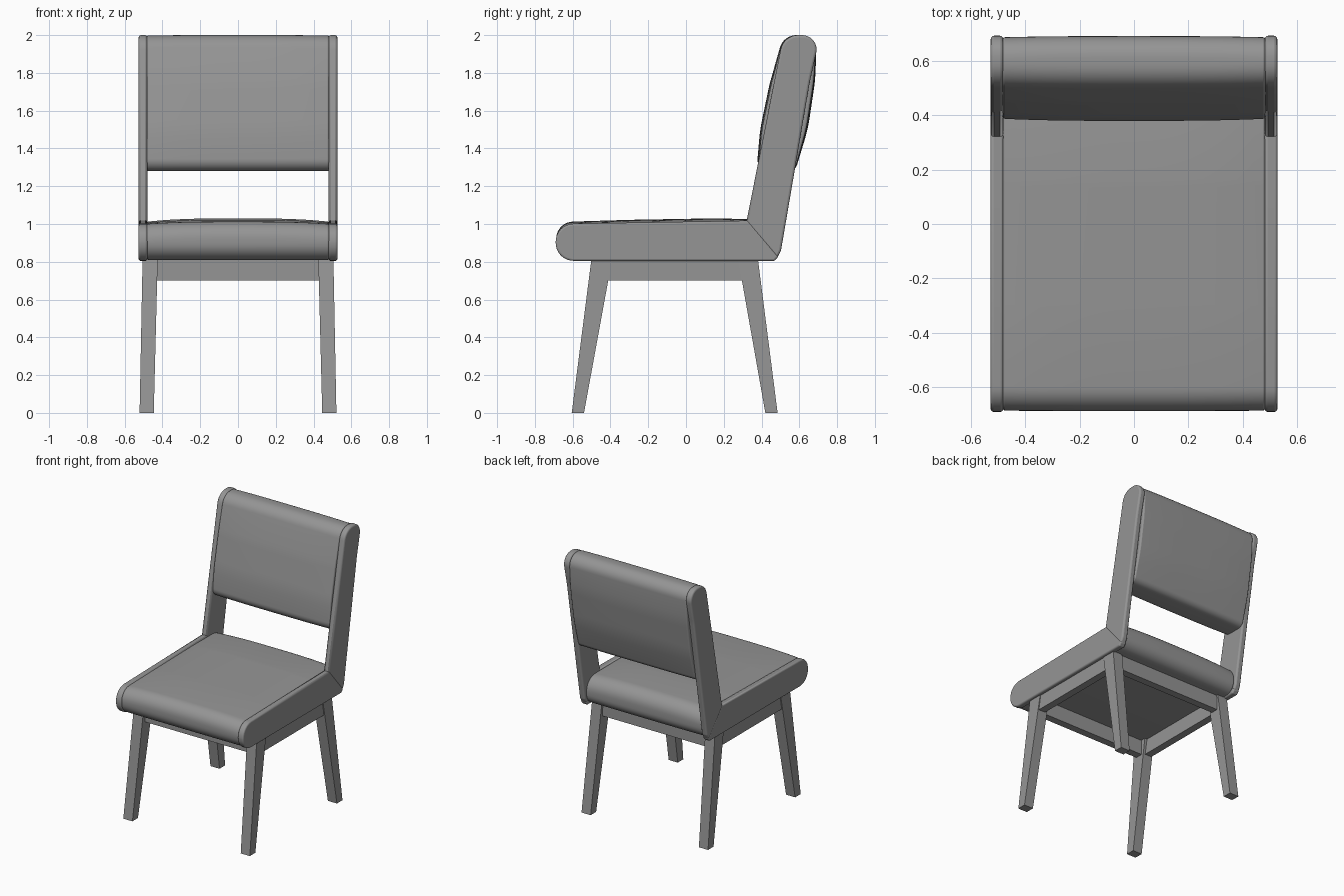
import bpy, bmesh, math
from mathutils import Vector

if "Cube" in bpy.data.objects:
    bpy.data.objects.remove(bpy.data.objects["Cube"])

# Dark grey upholstery and frame colour
grey = bpy.data.materials.new("dark_grey")
grey.diffuse_color = (0.3, 0.3, 0.3, 1)
grey.use_nodes = True
grey.node_tree.nodes["Principled BSDF"].inputs["Base Color"].default_value = grey.diffuse_color


def finish(name, bm, bevel=0.0, mirror=False, smooth=True):
    bmesh.ops.recalc_face_normals(bm, faces=bm.faces)
    me = bpy.data.meshes.new(name)
    bm.to_mesh(me)
    bm.free()
    me.materials.append(grey)
    ob = bpy.data.objects.new(name, me)
    bpy.context.collection.objects.link(ob)
    if smooth:
        bpy.ops.object.select_all(action='DESELECT')
        ob.select_set(True)
        bpy.context.view_layer.objects.active = ob
        bpy.ops.object.shade_smooth_by_angle(angle=math.radians(35))
    if bevel:
        m = ob.modifiers.new("Bevel", 'BEVEL')
        m.width, m.segments = bevel, 3
        m.limit_method, m.angle_limit = 'ANGLE', math.radians(60)
    if mirror:
        ob.modifiers.new("Mirror", 'MIRROR')
    return ob


def rounded(points, n=8):
    """Polygon of (y, z, radius) with each corner replaced by an arc."""
    out = []
    for i, (y, z, r) in enumerate(points):
        p = Vector((y, z))
        a = Vector(points[i - 1][:2]) - p
        b = Vector(points[(i + 1) % len(points)][:2]) - p
        if r == 0:
            out.append(p)
            continue
        half = a.angle(b) / 2
        d = min(r / math.tan(half), a.length * 0.49, b.length * 0.49)
        r = d * math.tan(half)
        c = p + (a.normalized() + b.normalized()).normalized() * (r / math.sin(half))
        s = p + a.normalized() * d - c
        e = p + b.normalized() * d - c
        ang = s.angle_signed(e)
        for k in range(n + 1):
            t = -ang * k / n
            out.append(c + Vector((s.x * math.cos(t) - s.y * math.sin(t),
                                   s.x * math.sin(t) + s.y * math.cos(t))))
    return out


def loft(name, centre, edge, xs, **kw):
    """Skin a side profile across x, blending from centre to edge shape."""
    bm = bmesh.new()
    half = max(abs(x) for x in xs)
    rings = []
    for x in xs:
        t = abs(x / half) ** 3
        prof = [(c[0] * (1 - t) + e[0] * t, c[1] * (1 - t) + e[1] * t, c[2])
                for c, e in zip(centre, edge)]
        rings.append([bm.verts.new((x, p.x, p.y)) for p in rounded(prof)])
    for r0, r1 in zip(rings, rings[1:]):
        for i in range(len(r0)):
            bm.faces.new((r0[i - 1], r0[i], r1[i], r1[i - 1]))
    bm.faces.new(rings[0])
    bm.faces.new(rings[-1])
    return finish(name, bm, **kw)


def prism(name, bottom, top, **kw):
    """Block between two rectangles, each (x0, x1, y0, y1, z)."""
    bm = bmesh.new()
    for x0, x1, y0, y1, z in (bottom, top):
        for x, y in ((x0, y0), (x1, y0), (x1, y1), (x0, y1)):
            bm.verts.new((x, y, z))
    v = list(bm.verts)
    bm.faces.new(v[:4])
    bm.faces.new(v[4:])
    for i in range(4):
        j = (i + 1) % 4
        bm.faces.new((v[i], v[j], v[j + 4], v[i + 4]))
    return finish(name, bm, smooth=False, **kw)


W = 0.483
stations = [W * i / 12 for i in range(-12, 13)]

# Seat cushion, crowned across its width
seat_mid = [(-0.687, 0.81, 0.09), (-0.687, 1.01, 0.09), (-0.3, 1.022, 0.8), (0.15, 1.03, 0.8),
            (0.49, 1.022, 0.1), (0.49, 0.81, 0.08)]
seat_edge = [(-0.685, 0.81, 0), (-0.685, 0.999, 0), (-0.3, 1.006, 0), (0.15, 1.012, 0),
             (0.487, 1.01, 0), (0.487, 0.81, 0)]
loft("seat_cushion", seat_mid, seat_edge, stations, bevel=0.01)

# Backrest cushion, bulging front and rear
back_mid = [(0.373, 1.28, 0.06), (0.392, 1.5, 0.9), (0.442, 1.74, 0.9), (0.516, 2.0, 0.09),
            (0.693, 2.0, 0.08), (0.684, 1.76, 0.9), (0.645, 1.5, 0.9), (0.578, 1.28, 0.05)]
back_edge = [(0.38, 1.28, 0), (0.402, 1.5, 0), (0.452, 1.74, 0), (0.518, 1.998, 0),
             (0.69, 1.998, 0), (0.677, 1.76, 0), (0.636, 1.5, 0), (0.575, 1.28, 0)]
loft("backrest_cushion", back_mid, back_edge, stations, bevel=0.01)

# Padded side panels, mitred where seat side meets back post (slight overlap)
side = [(-0.69, 0.805, 0.095), (-0.69, 1.0, 0.095), (0.328, 1.018, 0), (0.491, 0.829, 0),
        (0.468, 0.805, 0.01)]
post = [(0.320, 1.013, 0), (0.516, 2.0, 0.095), (0.71, 2.0, 0.085), (0.655, 1.75, 0.8),
        (0.503, 0.86, 0.03), (0.482, 0.819, 0)]
panel_x = [0.48, 0.526]
loft("side_panel", side, side, panel_x, bevel=0.012, mirror=True)
loft("back_post", post, post, panel_x, bevel=0.012, mirror=True)

# Splayed tapered legs
prism("front_leg", (0.446, 0.521, -0.605, -0.54, 0), (0.425, 0.505, -0.50, -0.39, 0.82), mirror=True)
prism("rear_leg", (0.446, 0.521, 0.42, 0.485, 0), (0.425, 0.505, 0.275, 0.38, 0.82), mirror=True)

# Apron rails under the seat
prism("side_rail", (0.445, 0.5, -0.43, 0.33, 0.70), (0.445, 0.5, -0.43, 0.33, 0.82), mirror=True)
for name, y in (("front_rail", -0.485), ("rear_rail", 0.315)):
    prism(name, (-0.44, 0.44, y, y + 0.055, 0.70), (-0.44, 0.44, y, y + 0.055, 0.82))
